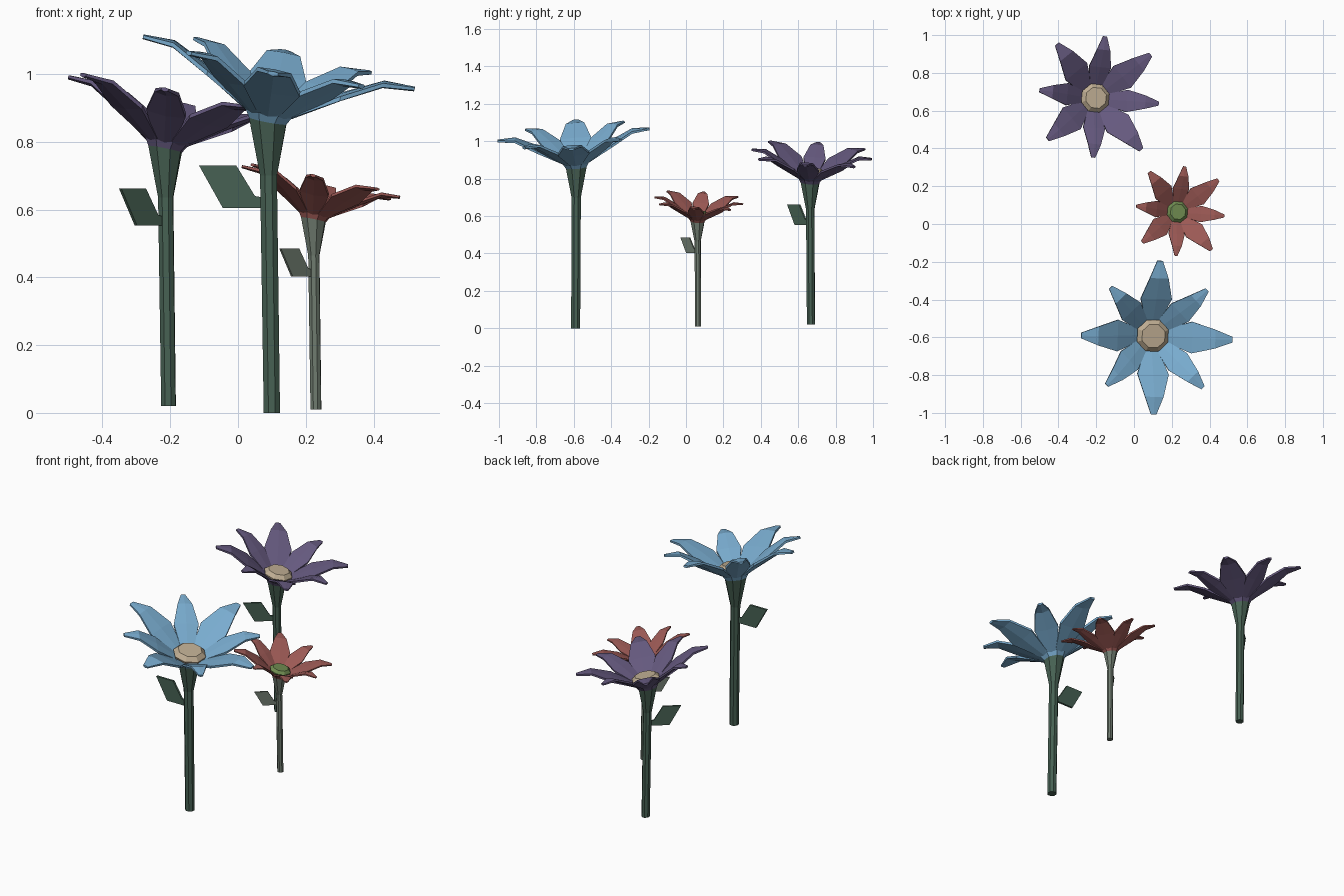
import bpy, bmesh
from math import sin, cos, pi, radians
from mathutils import Matrix, Vector

if "Cube" in bpy.data.objects:
    bpy.data.objects.remove(bpy.data.objects["Cube"])


def material(name, rgb):
    m = bpy.data.materials.new(name)
    m.diffuse_color = (*rgb, 1)
    m.use_nodes = True
    m.node_tree.nodes["Principled BSDF"].inputs["Base Color"].default_value = m.diffuse_color
    return m


def finish(bm, name, mat, xf):
    bmesh.ops.recalc_face_normals(bm, faces=bm.faces)
    me = bpy.data.meshes.new(name)
    bm.to_mesh(me)
    bm.free()
    me.transform(xf)
    me.materials.append(mat)
    ob = bpy.data.objects.new(name, me)
    bpy.context.collection.objects.link(ob)


def ring(r, h, xf=Matrix(), n=8):
    return [xf @ Vector((r * cos((i + .5) * 2 * pi / n), r * sin((i + .5) * 2 * pi / n), h))
            for i in range(n)]


def loft(bm, rings):
    # skin a list of equal-sized point rings and cap the ends
    vs = [[bm.verts.new(p) for p in r] for r in rings]
    n = len(vs[0])
    for a, b in zip(vs, vs[1:]):
        for i in range(n):
            bm.faces.new((a[i], a[(i + 1) % n], b[(i + 1) % n], b[i]))
    bm.faces.new(vs[0][::-1])
    bm.faces.new(vs[-1])


# petal stations: radius, height, half width, thickness factor
PETAL = [(.068, .032, .034, 1), (.20, .112, .084, 1), (.315, .172, .050, .9), (.408, .176, .015, .6)]


def petal_rings(angle, length, width):
    rot = Matrix.Rotation(angle, 4, 'Z')
    out = []
    for r, h, w, t in PETAL:
        r = .068 + (r - .068) * length
        w *= width if r > .07 else 1
        section = [(-w, .007), (0, .010), (w, .007), (w, -.007), (0, -.014), (-w, -.007)]
        out.append([rot @ Vector((r, y, h + z * t)) for y, z in section])
    return out


# tilted head frame shared by all flowers
normal = Vector((.19, -.088, 1)).normalized()
HEAD = (Matrix.Translation((-.012, .004, .862))
        @ Vector((0, 0, 1)).rotation_difference(normal).to_matrix().to_4x4()
        @ Matrix.Rotation(radians(-2), 4, 'Z'))


def flower(tag, loc, scale, yaw, petal_mat, disc_mat, stem_mat):
    xf = Matrix.Translation(loc) @ Matrix.Rotation(radians(yaw), 4, 'Z') @ Matrix.Scale(scale, 4)

    # stem flaring up to the head
    bm = bmesh.new()
    lean = Matrix.Translation((-.010, .003, 0))
    loft(bm, [ring(.026, 0), ring(.027, .70, lean), ring(.060, 0, HEAD)])
    finish(bm, tag + "_stem", stem_mat, xf)

    # leaf plate
    bm = bmesh.new()
    outline = [(-.02, .605), (-.145, .605), (-.215, .73), (-.105, .73), (-.05, .64), (-.02, .635)]
    loft(bm, [[Vector((x, y, z)) for x, z in outline] for y in (-.006, .006)])
    finish(bm, tag + "_leaf", stem_mat, xf)

    # collar and alternating long and short petals
    bm = bmesh.new()
    loft(bm, [ring(.060, 0), ring(.084, .038)])
    for k in range(8):
        short = k % 2
        loft(bm, petal_rings(k * pi / 4, .88 if short else 1, .80 if short else 1))
    finish(bm, tag + "_petals", petal_mat, xf @ HEAD)

    # bevelled centre disc
    bm = bmesh.new()
    loft(bm, [ring(.080, .03), ring(.090, .06), ring(.066, .083)])
    finish(bm, tag + "_disc", disc_mat, xf @ HEAD)


tan = material("tan", (.52, .42, .29))
green = material("green", (.063, .12, .087))
flower("blue_flower", (.10, -.59, 0), 1, 0,
       material("blue", (.19, .41, .62)), tan, green)
flower("purple_flower", (-.205, .668, .02), .88, 41,
       material("purple", (.13, .10, .21)), tan, green)
flower("red_flower", (.23, .065, .01), .65, 41,
       material("red", (.33, .10, .09)), material("olive", (.16, .26, .08)),
       material("grey_green", (.16, .20, .16)))
